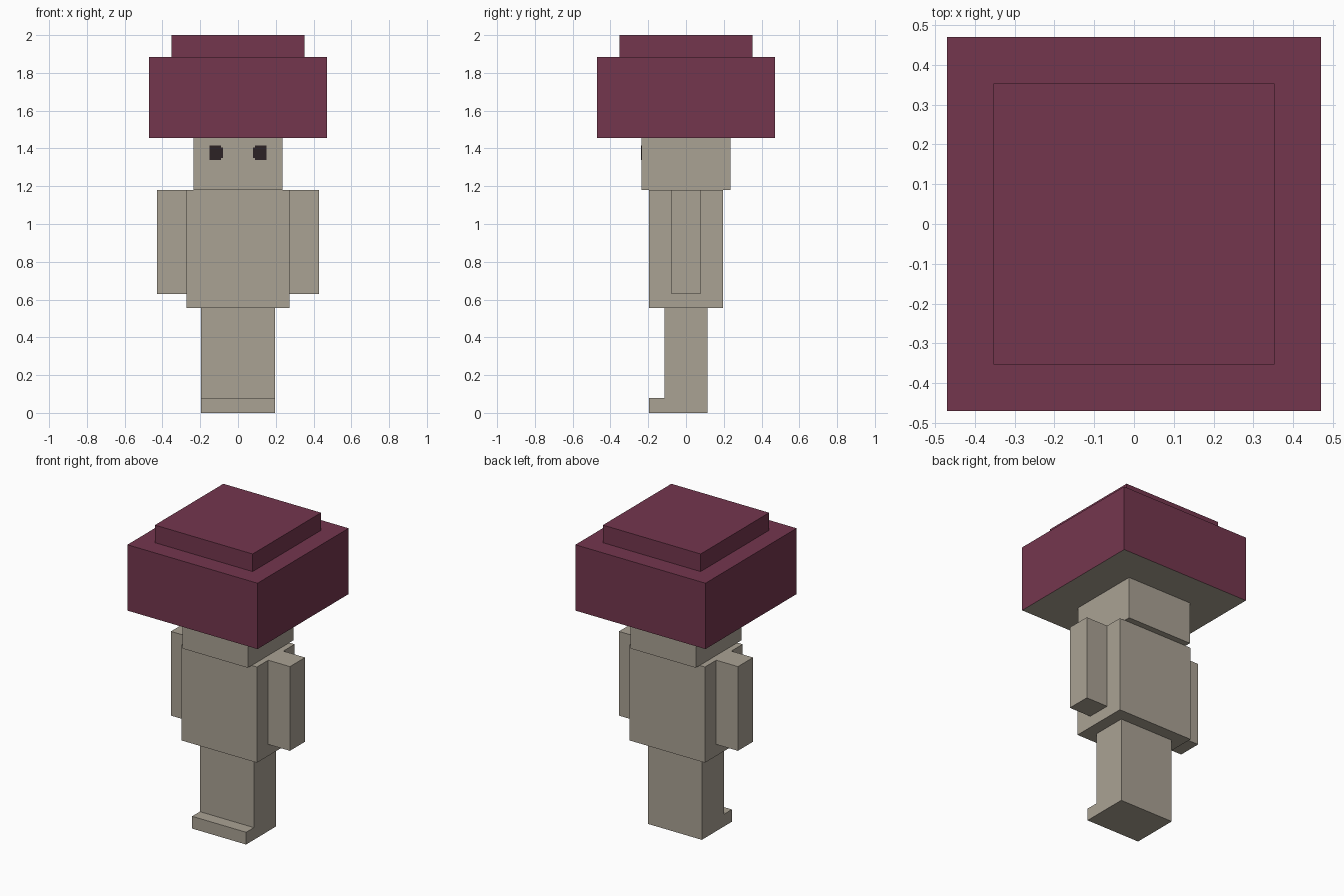
import bpy
import bmesh

cube = bpy.data.objects.get("Cube")
if cube:
    bpy.data.objects.remove(cube, do_unlink=True)


def material(name, rgb):
    mat = bpy.data.materials.new(name)
    mat.use_nodes = True
    mat.diffuse_color = (*rgb, 1)
    node = next(n for n in mat.node_tree.nodes if n.type == "BSDF_PRINCIPLED")
    node.inputs["Base Color"].default_value = (*rgb, 1)
    return mat


STONE = material("warm_grey", (0.402, 0.361, 0.296))
MAROON = material("maroon", (0.175, 0.037, 0.076))
DARK = material("near_black", (0.025, 0.016, 0.018))


def prism(name, outline, depth, mats):
    """Extrude a closed outline of 3D points along a depth vector."""
    bm = bmesh.new()
    face = bm.faces.new([bm.verts.new(p) for p in outline])
    ext = bmesh.ops.extrude_face_region(bm, geom=[face], use_keep_orig=True)
    verts = [g for g in ext["geom"] if isinstance(g, bmesh.types.BMVert)]
    bmesh.ops.translate(bm, verts=verts, vec=depth)
    bmesh.ops.recalc_face_normals(bm, faces=bm.faces)
    mesh = bpy.data.meshes.new(name)
    bm.to_mesh(mesh)
    bm.free()
    for mat in mats:
        mesh.materials.append(mat)
    obj = bpy.data.objects.new(name, mesh)
    bpy.context.collection.objects.link(obj)
    return obj


def box(name, x, y, z, *mats):
    """Box from (low, high) ranges on each axis."""
    corners = [(x[0], y[0], z[0]), (x[1], y[0], z[0]),
               (x[1], y[1], z[0]), (x[0], y[1], z[0])]
    return prism(name, corners, (0, 0, z[1] - z[0]), mats)


def block(name, half_x, half_y, z, *mats):
    return box(name, (-half_x, half_x), (-half_y, half_y), z, *mats)


# Legs with the toes stepping out at the front
side = [(-0.195, 0), (0.115, 0), (0.115, 0.555),
        (-0.115, 0.555), (-0.115, 0.08), (-0.195, 0.08)]
prism("legs", [(-0.195, y, z) for y, z in side], (0.39, 0, 0), [STONE])

# Body and head
block("torso", 0.273, 0.195, (0.555, 1.18), STONE)
block("head", 0.235, 0.235, (1.18, 1.455), STONE)

# Cap: maroon outside, pale underside
cap = block("cap", 0.47, 0.47, (1.455, 1.885), MAROON, STONE)
for poly in cap.data.polygons:
    if poly.normal.z < -0.5:
        poly.material_index = 1
block("cap_top", 0.353, 0.353, (1.885, 2.0), MAROON)

# Arms and eyes on both sides
for label, s in (("left", 1), ("right", -1)):
    box(label + "_arm", sorted((s * 0.273, s * 0.43)), (-0.078, 0.078),
        (0.63, 1.18), STONE)
    # Painted eye with the lower inner and upper inner corners stepped
    eye = [(0.08, 1.35), (0.09, 1.35), (0.09, 1.34), (0.152, 1.34),
           (0.152, 1.415), (0.09, 1.415), (0.09, 1.405), (0.08, 1.405)]
    prism(label + "_eye", [(s * x, -0.234, z) for x, z in eye],
          (0, -0.003, 0), [DARK])
